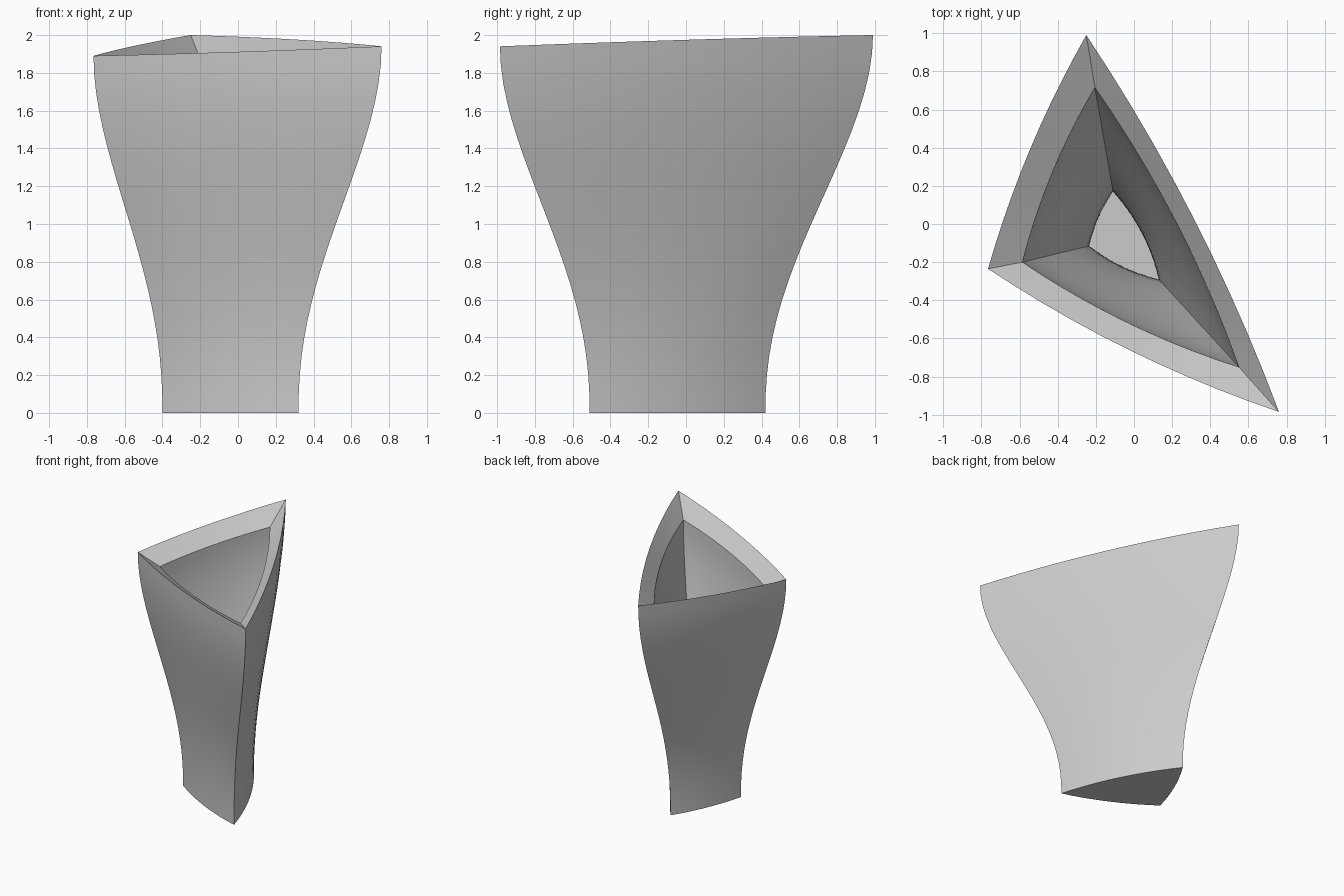
import bpy, bmesh, math
from mathutils import Vector

if "Cube" in bpy.data.objects:
    bpy.data.objects.remove(bpy.data.objects["Cube"])

SEGMENTS = 10   # per bowed side
LEVELS = 20     # rings up each wall

# Corner positions (back, left, front) and how far each side bows out
FOOT = ([(-.15, .42), (-.40, -.155), (.32, -.51)], (.025, .035, .05))
LIP = ([(-.25, .99), (-.765, -.235), (.76, -.985)], (.04, .055, .064))
FLOOR = ([(-.11, .17), (-.235, -.115), (.13, -.29)], (.015, .022, .033))
MOUTH = ([(-.205, .715), (-.585, -.20), (.55, -.75)], (.035, .045, .055))


def outline(section):
    """Triangle with gently bowed sides, counter-clockwise."""
    corners, bows = [Vector(c) for c in section[0]], section[1]
    points = []
    for i, bow in enumerate(bows):
        a, b = corners[i], corners[(i + 1) % 3]
        d = (b - a).normalized()
        out = Vector((d.y, -d.x))
        for k in range(SEGMENTS):
            u = k / SEGMENTS
            points.append(a.lerp(b, u) + out * bow * 4 * u * (1 - u))
    return points


def lip_height(p):
    """The lip lies in a slightly tilted plane."""
    return 1.954 + .064 * p.x + .063 * p.y


def wall(bm, low, high, z_low, drop):
    """Flared wall: an S-curve from the low outline to the high one."""
    lows, highs = outline(low), outline(high)
    rings = []
    for j in range(LEVELS + 1):
        t = j / LEVELS
        e = t ** 1.15
        flare = e * e * (3 - 2 * e)
        ring = []
        for p, q in zip(lows, highs):
            xy = p.lerp(q, flare)
            z = z_low + t * (lip_height(q) - drop - z_low)
            ring.append(bm.verts.new((xy.x, xy.y, z)))
        rings.append(ring)
    for r, s in zip(rings, rings[1:]):
        bridge(bm, r, s)
    bm.faces.new(rings[0])
    return rings[-1]


def bridge(bm, r, s):
    n = len(r)
    for i in range(n):
        bm.faces.new((r[i], r[(i + 1) % n], s[(i + 1) % n], s[i]))


# Vase body: outer wall, hollow and chamfered lip
bm = bmesh.new()
outer = wall(bm, FOOT, LIP, 0, 0)
inner = wall(bm, FLOOR, MOUTH, .12, .1)
bridge(bm, outer, inner)
bmesh.ops.recalc_face_normals(bm, faces=bm.faces)
mesh = bpy.data.meshes.new("vase_body")
bm.to_mesh(mesh)
bm.free()

# Plain grey
grey = bpy.data.materials.new("light_grey")
grey.use_nodes = True
color = (.6, .6, .6, 1)
grey.diffuse_color = color
grey.node_tree.nodes["Principled BSDF"].inputs["Base Color"].default_value = color
mesh.materials.append(grey)

vase = bpy.data.objects.new("vase_body", mesh)
bpy.context.collection.objects.link(vase)
bpy.context.view_layer.objects.active = vase
vase.select_set(True)
bpy.ops.object.shade_smooth_by_angle(angle=math.radians(30))
